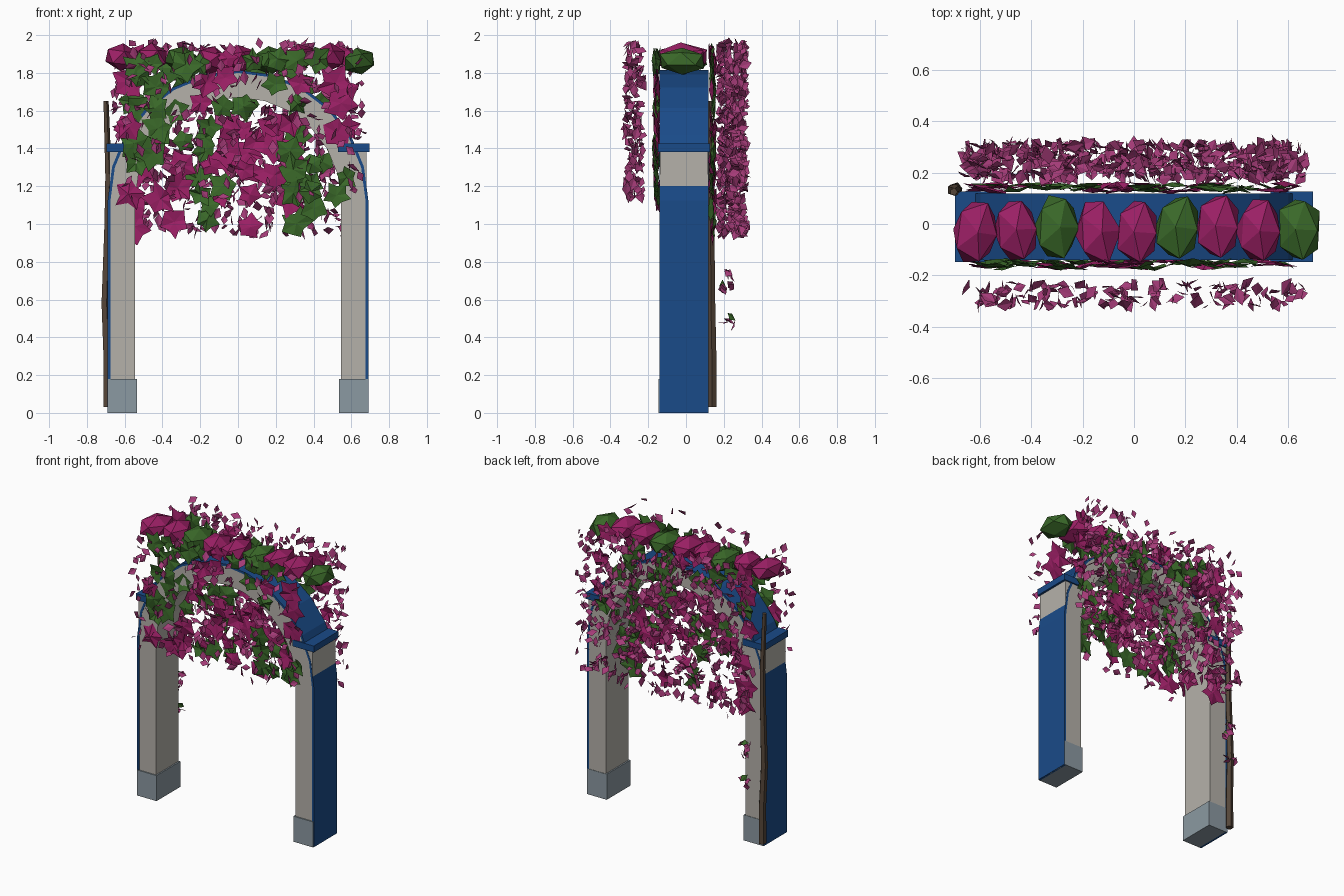
import bpy, bmesh, math, random
from mathutils import Vector, Matrix, Euler

if "Cube" in bpy.data.objects:
    bpy.data.objects.remove(bpy.data.objects["Cube"])

random.seed(11)
U = random.uniform


def material(name, rgb):
    m = bpy.data.materials.new(name)
    m.diffuse_color = (*rgb, 1)
    m.use_nodes = True
    m.node_tree.nodes["Principled BSDF"].inputs["Base Color"].default_value = m.diffuse_color
    return m


BLUE = material("blue_paint", (0.01, 0.07, 0.25))
PLASTER = material("warm_plaster", (0.46, 0.44, 0.40))
STONE = material("base_stone", (0.26, 0.32, 0.36))
MAGENTA = material("magenta", (0.33, 0.014, 0.13))
PINK = material("pink", (0.38, 0.045, 0.19))
GREEN = material("green", (0.042, 0.14, 0.022))
BARK = material("bark", (0.09, 0.06, 0.04))


def finish(name, bm, mats=()):
    me = bpy.data.meshes.new(name)
    bm.to_mesh(me)
    bm.free()
    for m in mats:
        me.materials.append(m)
    ob = bpy.data.objects.new(name, me)
    bpy.context.collection.objects.link(ob)
    return ob


def box(name, x0, x1, y0, y1, z0, z1, mats=()):
    bm = bmesh.new()
    bmesh.ops.create_cube(bm, size=1)
    for v in bm.verts:
        v.co = ((x0 + x1) / 2 + v.co.x * (x1 - x0), (y0 + y1) / 2 + v.co.y * (y1 - y0),
                (z0 + z1) / 2 + v.co.z * (z1 - z0))
    return finish(name, bm, mats)


def arch(name, r_in, r_out, y0, y1, z_foot, mats=(), zc=1.125, n=12):
    """Half-ring on straight legs, extruded in y."""
    def line(r):
        pts = [(r * math.cos(math.pi * i / n), zc + r * math.sin(math.pi * i / n)) for i in range(n + 1)]
        return [(r, z_foot)] + pts + [(-r, z_foot)]
    bm = bmesh.new()
    rings = [[bm.verts.new((x, y, z)) for x, z in line(r)]
             for r, y in ((r_in, y0), (r_out, y0), (r_out, y1), (r_in, y1))]
    for a in range(4):
        p, q = rings[a], rings[(a + 1) % 4]
        for i in range(len(p) - 1):
            bm.faces.new((p[i], p[i + 1], q[i + 1], q[i]))
    bm.faces.new([r[0] for r in rings])
    bm.faces.new([r[-1] for r in rings])
    bmesh.ops.recalc_face_normals(bm, faces=bm.faces)
    return finish(name, bm, mats)


# Masonry: arch ring, blue outer skin, pillars, bases and capitals
Y0, Y1 = -0.137, 0.117
arch("arch_ring", 0.545, 0.677, Y0, Y1, 0.1, [PLASTER])
arch("blue_outer_skin", 0.675, 0.69, Y0 - 0.002, Y1 + 0.002, 0.0, [BLUE])
for s, side in ((-1, "left"), (1, "right")):
    def span(a, b):
        return sorted((s * a, s * b))
    box(f"pillar_{side}", *span(0.545, 0.68), Y0, Y1, 0.1, 1.39, [PLASTER])
    box(f"base_{side}", *span(0.535, 0.688), Y0 - 0.008, Y1 + 0.003, 0, 0.18, [STONE])
    box(f"capital_{side}", *span(0.53, 0.695), Y0 - 0.01, Y1 + 0.01, 1.38, 1.425, [BLUE])


# Row of low-poly foliage clumps along the top
colors = [MAGENTA, MAGENTA, GREEN, MAGENTA, MAGENTA, GREEN, MAGENTA, MAGENTA, GREEN]
for i, mat in enumerate(colors):
    bm = bmesh.new()
    bmesh.ops.create_icosphere(bm, subdivisions=1, radius=1)
    for v in bm.verts:
        v.co *= U(0.93, 1.07)
    loc = Vector((-0.615 + i * 0.157, -0.02 + U(-0.015, 0.015), 1.87 + U(-0.01, 0.02)))
    bm.transform(Matrix.LocRotScale(loc, Euler((0, U(-0.3, 0.3), U(-0.15, 0.15))), (0.095, 0.135, 0.075)))
    finish(f"top_clump_{i + 1}", bm, [mat])


# Crumpled star leaf: fan with alternating radii, facing y
def star(bm, loc, r, mat_index):
    rot = Euler((U(-0.12, 0.12), U(0, 6.28), U(-0.12, 0.12))).to_matrix()
    centre = bm.verts.new(loc + rot @ Vector((0, U(-0.02, 0.02), 0)))
    rim = []
    for i in range(10):
        a = math.tau * i / 10 + U(-0.15, 0.15)
        q = r * (U(0.85, 1.15) if i % 2 == 0 else U(0.55, 0.78))
        rim.append(bm.verts.new(loc + rot @ Vector((q * math.cos(a), U(-0.01, 0.01), q * math.sin(a)))))
    for i in range(10):
        bm.faces.new((centre, rim[i], rim[(i + 1) % 10])).material_index = mat_index


# Small folded petal
def petal(bm, loc, s, mat_index=0):
    rot = Euler((U(0, 6.28), U(0, 6.28), U(0, 6.28))).to_matrix()
    pts = [(-s, 0, 0), (0, -0.7 * s, 0.15 * s), (s, 0, 0), (0, 0.7 * s, 0.15 * s)]
    a, b, c, d = [bm.verts.new(loc + rot @ Vector(p)) for p in pts]
    for tri in ((a, b, c), (a, c, d)):
        bm.faces.new(tri).material_index = mat_index


def leaf_curtain(name, y, z_low, rows, keep):
    bm = bmesh.new()
    for c in range(10):
        for r in range(rows):
            if random.random() > keep:
                continue
            x = -0.55 + c * 0.122 + U(-0.04, 0.04)
            z = z_low + (1.86 - z_low) * r / (rows - 1) + U(-0.04, 0.04)
            # colour patches run along the curtain
            patch = math.sin(9 * x + 3 * z) + math.sin(8 * z - 4 * x) + U(-1.2, 1.2)
            star(bm, Vector((x, y + U(-0.012, 0.012), z)), U(0.06, 0.098), int(patch > -0.1))
    finish(name, bm, [MAGENTA, GREEN])


leaf_curtain("front_leaf_curtain", -0.155, 1.17, 7, 0.7)
leaf_curtain("back_leaf_curtain", 0.14, 1.0, 8, 0.62)


# Loose petals standing off both faces, evenly scattered in jittered cells
def petal_spray(name, cols, rows, each, y0, y1, z0, z1):
    bm = bmesh.new()
    for c in range(cols):
        for r in range(rows):
            for _ in range(each):
                x = -0.66 + 1.32 * (c + U(0, 1)) / cols
                z = z0 + (z1 - z0) * (r + U(0, 1)) / rows
                petal(bm, Vector((x, U(y0, y1), z)), U(0.024, 0.042))
    finish(name, bm, [PINK])


petal_spray("front_petals", 9, 6, 3, -0.32, -0.23, 1.13, 1.96)
petal_spray("back_petals", 12, 9, 6, 0.175, 0.315, 0.94, 1.96)

# Stray petals beside the trunk
bm = bmesh.new()
for z in (0.49, 0.67, 0.72):
    for k in range(5):
        petal(bm, Vector((-0.62 + U(-0.03, 0.03), 0.22 + U(-0.03, 0.03), z + U(-0.03, 0.03))), 0.032, int(k == 0))
finish("stray_petals", bm, [PINK, GREEN])

# Climbing trunk: bent tapering stem
path = [(-0.692, 0.137, 0.03, 0.026), (-0.692, 0.137, 0.3, 0.025), (-0.703, 0.132, 0.58, 0.024),
        (-0.69, 0.13, 1.0, 0.021), (-0.687, 0.13, 1.25, 0.019), (-0.7, 0.125, 1.65, 0.015)]
bm = bmesh.new()
rings = [[bm.verts.new((x + r * math.cos(math.tau * k / 5), y + r * math.sin(math.tau * k / 5), z))
          for k in range(5)] for x, y, z, r in path]
for p, q in zip(rings, rings[1:]):
    for k in range(5):
        bm.faces.new((p[k], p[(k + 1) % 5], q[(k + 1) % 5], q[k]))
bm.faces.new(rings[0][::-1])
bm.faces.new(rings[-1])
finish("vine_trunk", bm, [BARK])
